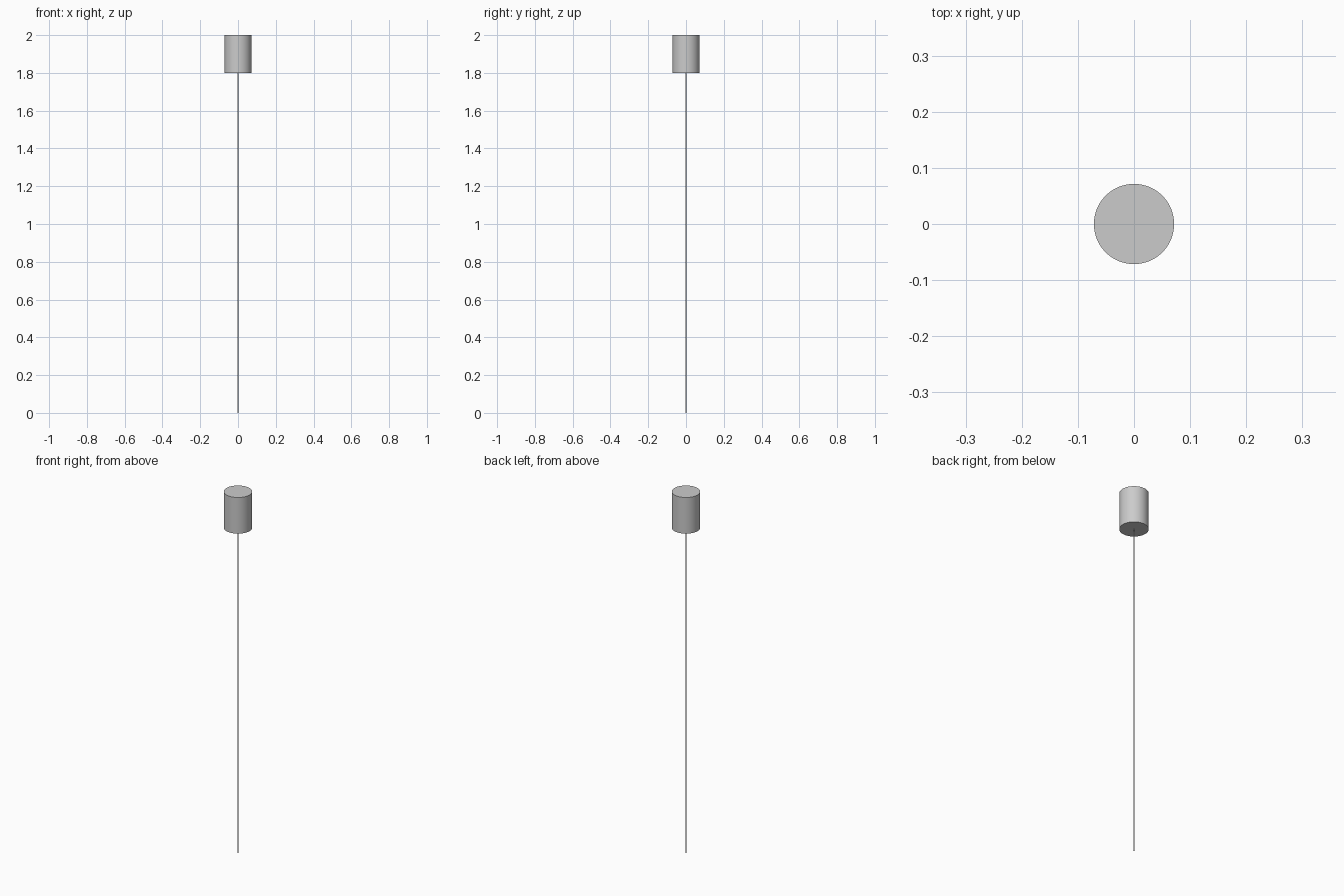
import bpy
import math

if "Cube" in bpy.data.objects:
    bpy.data.objects.remove(bpy.data.objects["Cube"])


def cylinder(name, radius, z0, z1, sides):
    bpy.ops.mesh.primitive_cylinder_add(
        vertices=sides, radius=radius, depth=z1 - z0, location=(0, 0, (z0 + z1) / 2))
    obj = bpy.context.object
    obj.name = name
    bpy.ops.object.shade_smooth_by_angle(angle=math.radians(30))
    return obj


# Thin rod standing on the ground
cylinder("rod", 0.0035, 0.0, 1.8, 24)

# Solid drum on top of the rod
cylinder("drum_head", 0.0715, 1.8, 2.0, 64)
